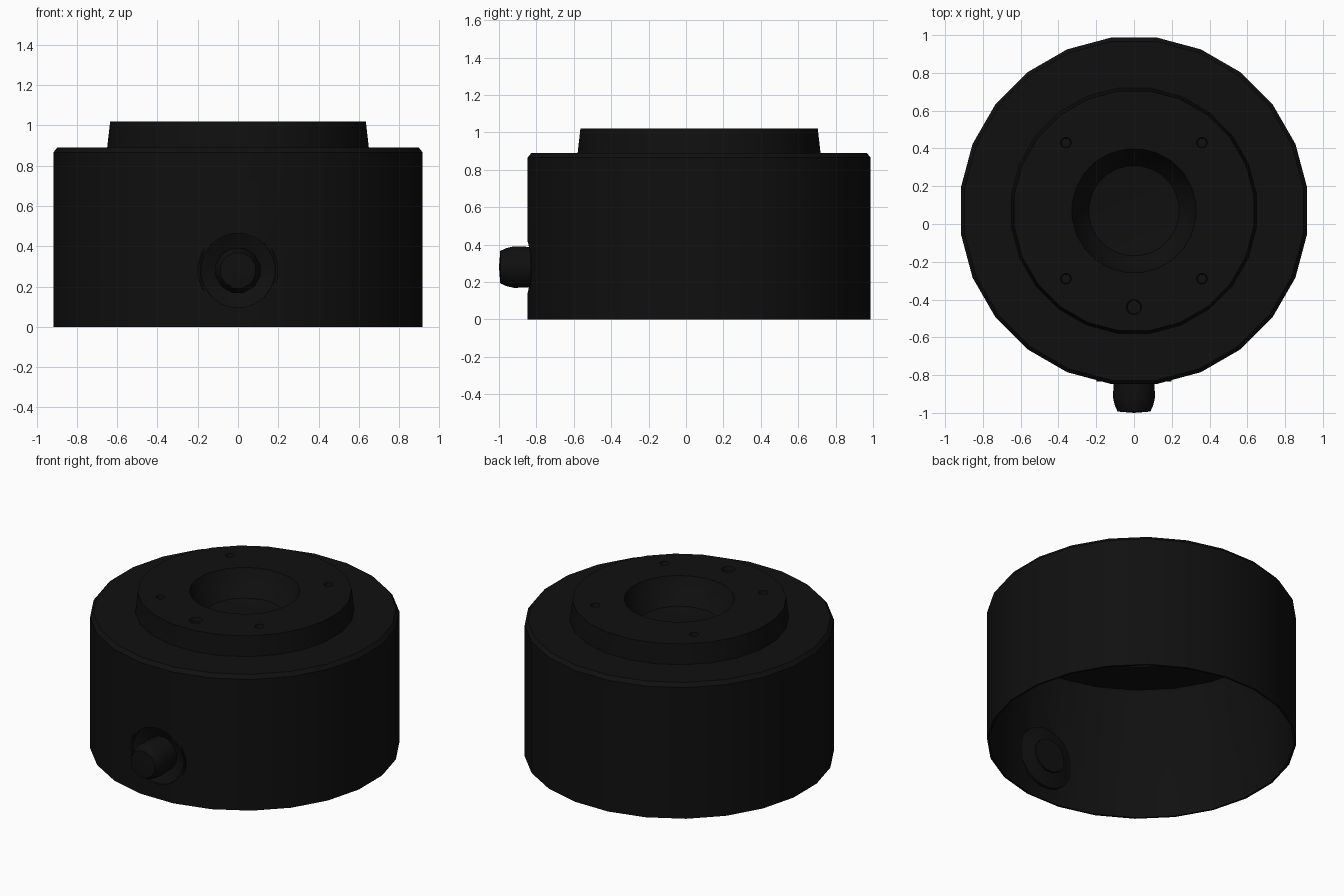
import bpy, math
from mathutils import Matrix, Vector

cube = bpy.data.objects.get("Cube")
if cube:
    bpy.data.objects.remove(cube, do_unlink=True)

# Material
black = bpy.data.materials.new("matte_black")
black.use_nodes = True
colour = (0.005, 0.005, 0.005, 1)
black.diffuse_color = colour
black.node_tree.nodes["Principled BSDF"].inputs["Base Color"].default_value = colour

CENTRE = Vector((0, 0.07, 0))
KNOB_Z = 0.28


def lathe(name, profile, sides, matrix, closed=False):
    """Turn a (radius, height) profile; zero radius makes a pole."""
    verts, rings, faces = [], [], []
    for r, h in profile:
        count = 1 if r == 0 else sides
        rings.append([len(verts) + i % count for i in range(sides)])
        for i in range(count):
            a = 2 * math.pi * (i + 0.5) / sides
            verts.append(matrix @ Vector((r * math.cos(a), r * math.sin(a), h)))
    pairs = list(zip(rings, rings[1:]))
    if closed:
        pairs.append((rings[-1], rings[0]))
    for low, high in pairs:
        for i in range(sides):
            j = (i + 1) % sides
            face = list(dict.fromkeys((low[i], low[j], high[j], high[i])))
            if len(face) > 2:
                faces.append(face)
    mesh = bpy.data.meshes.new(name)
    mesh.from_pydata(verts, [], faces)
    mesh.materials.append(black)
    obj = bpy.data.objects.new(name, mesh)
    bpy.context.collection.objects.link(obj)
    return obj


def activate(obj):
    bpy.ops.object.select_all(action="DESELECT")
    obj.select_set(True)
    bpy.context.view_layer.objects.active = obj


def cut(target, cutter):
    cutter.hide_render = True
    mod = target.modifiers.new("cut", "BOOLEAN")
    mod.operation, mod.solver, mod.object = "DIFFERENCE", "EXACT", cutter
    activate(target)
    bpy.ops.object.modifier_apply(modifier=mod.name)
    bpy.data.objects.remove(cutter, do_unlink=True)


def smooth(obj):
    activate(obj)
    bpy.ops.object.shade_smooth_by_angle(angle=math.radians(35))


# Hollow housing: outer wall, stepped lid, central bowl, then the inside back down
housing = lathe("housing", [
    (0.925, 0.0), (0.925, 0.865), (0.905, 0.89), (0.655, 0.89), (0.64, 1.02),
    (0.33, 1.02), (0.3, 0.94), (0.24, 0.86), (0, 0.83),
    (0, 0.8), (0.26, 0.83), (0.33, 0.91), (0.35, 0.97),
    (0.61, 0.97), (0.62, 0.87), (0.895, 0.87), (0.905, 0.85), (0.912, 0.0),
], 24, Matrix.Translation(CENTRE), closed=True)

# Round pits in the lid: four fasteners and one larger mark at the front
pits = [(sx * 0.36, sy * 0.36, 0.035) for sx in (-1, 1) for sy in (-1, 1)]
pits.append((0, -0.51, 0.05))
for x, y, r in pits:
    place = Matrix.Translation(CENTRE + Vector((x, y, 0.995)))
    cut(housing, lathe("pit_cutter", [(0, 0), (r * 0.7, 0), (r, 0.06), (0, 0.06)], 12, place))

# Opening in the front wall for the knob
front = Matrix.Translation((0, 0, KNOB_Z)) @ Matrix.Rotation(math.radians(90), 4, "X")
cut(housing, lathe("knob_cutter", [(0, 0.7), (0.185, 0.7), (0.185, 1.1), (0, 1.1)], 20, front))
smooth(housing)

# Sunken collar and knob
collar = lathe("knob_collar", [(0.2, 0.835), (0.12, 0.8), (0.1, 0.79), (0.2, 0.815)],
               20, front, closed=True)
knob = lathe("knob", [(0, 0.78), (0.11, 0.78), (0.115, 0.92), (0.105, 0.96),
                      (0.09, 0.993), (0, 1.0)], 12, front)
for part in (collar, knob):
    smooth(part)
